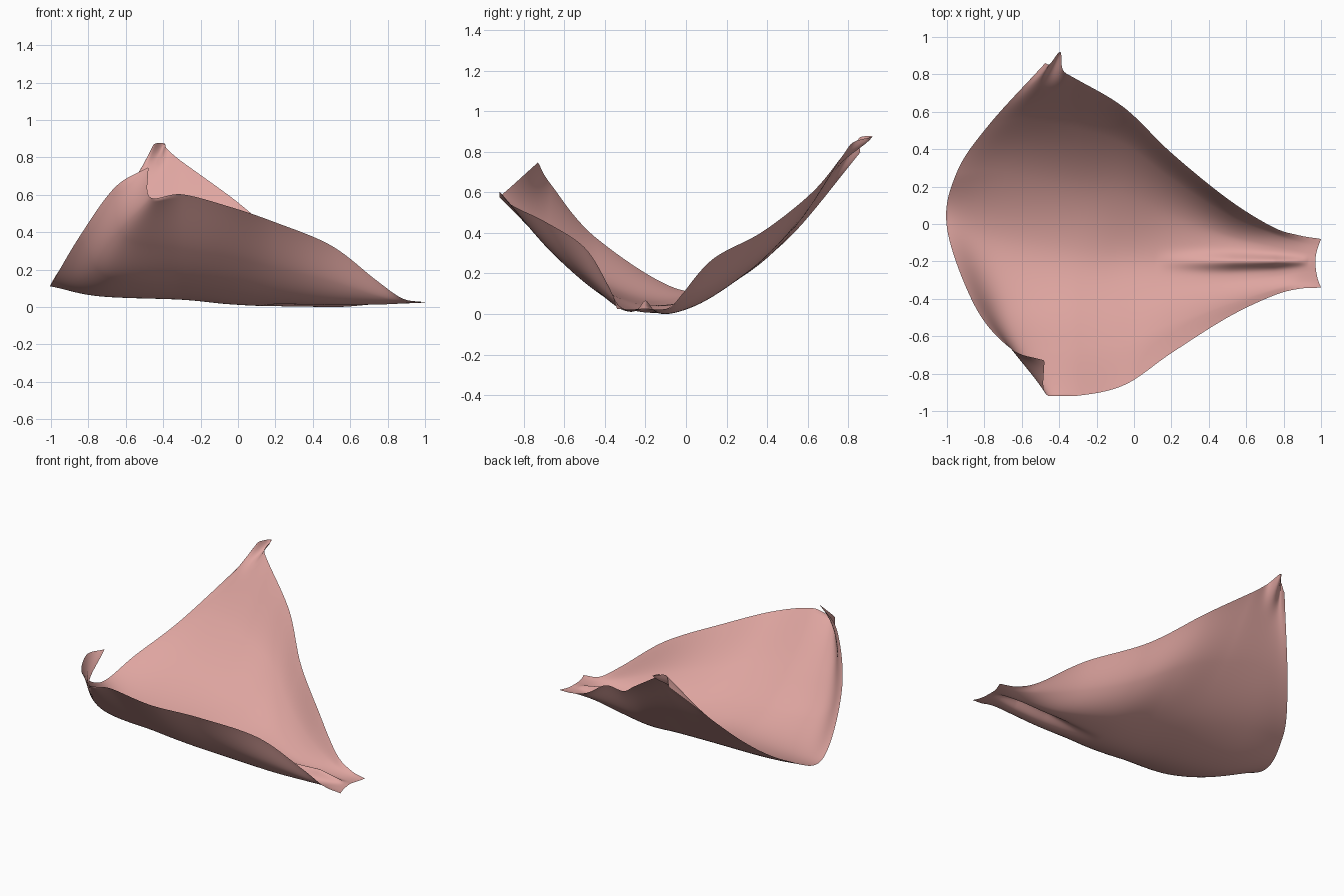
import bpy, math
from mathutils import Vector

if "Cube" in bpy.data.objects:
    bpy.data.objects.remove(bpy.data.objects["Cube"])


def spline(pts, t):
    """Catmull-Rom through evenly spaced points, t in 0..1."""
    n = len(pts) - 1
    i = min(int(t * n), n - 1)
    f = t * n - i
    p1, p2 = pts[i], pts[i + 1]
    p0 = pts[i - 1] if i > 0 else p1 * 2 - p2
    p3 = pts[i + 2] if i + 2 <= n else p2 * 2 - p1
    return 0.5 * (2 * p1 + (p2 - p0) * f + (2 * p0 - 5 * p1 + 4 * p2 - p3) * f ** 2
                  + (3 * p1 - p0 - 3 * p2 + p3) * f ** 3)


# Wide free rim at the left, ending in the raised front flap
rim = [(-.48, -.73, .75), (-.66, -.665, .64), (-.85, -.44, .375), (-1, -.02, .12),
       (-.95, .27, .205), (-.78, .525, .395), (-.475, .86, .80)]
# Fold line just inside the rim
fold = [(-.47, -.91, .59), (-.61, -.68, .38), (-.70, -.42, .165), (-.76, -.07, .062),
        (-.71, .28, .19), (-.58, .56, .45), (-.435, .84, .88)]
# Hanging cross-sections: x, then (y, z) from the front edge to the back edge
sections = [
    (-.30, (-.918, .605), (-.53, .195), (-.13, .042), (.37, .25), (.77, .78)),
    (-.05, (-.86, .54), (-.51, .165), (-.15, .018), (.31, .205), (.62, .60)),
    (.20, (-.69, .455), (-.445, .115), (-.16, .006), (.16, .105), (.38, .41)),
    (.50, (-.50, .33), (-.385, .065), (-.18, .008), (0, .04), (.135, .275)),
    (.74, (-.385, .145), (-.325, .03), (-.20, .02), (-.08, .028), (-.015, .105)),
    (.88, (-.347, .048), (-.29, .022), (-.20, .025), (-.12, .022), (-.06, .045)),
    (1.0, (-.34, .028), (-.28, .025), (-.20, .028), (-.14, .025), (-.08, .028)),
]
rows = [[Vector(p) for p in rim], [Vector(p) for p in fold]]
for x, *yz in sections:
    pts = [Vector((x, y, z)) for y, z in yz]
    rows.append([spline(pts, k / 6) for k in range(7)])

# Interpolated sheet
NU, NV = 160, 150
verts, faces = [], []
for i in range(NU + 1):
    u = i / NU
    for j in range(NV + 1):
        v = j / NV
        p = spline([spline(r, v) for r in rows], u)
        # pinched pleat, narrowing towards the right end
        w = max(0, min((p.x - .12) / .4, 1, (.95 - p.x) / .2))
        width = .042 - .02 * max(0, min(1, (p.x - .4) / .5))
        p.z += .048 * w * math.exp(-((p.y + .2) / width) ** 2)
        # small curl at the back tip
        curl = math.exp(-((1 - v) / .035) ** 2 - ((u - .14) / .03) ** 2)
        p.y += .085 * curl
        p.x += .03 * curl
        # concave narrow end
        p.x -= .03 * max(0, (u - .87) / .13) * math.sin(math.pi * v)
        p.y = max(-.92, min(.92, p.y))
        verts.append(p)
for i in range(NU):
    for j in range(NV):
        a = i * (NV + 1) + j
        faces.append((a, a + NV + 1, a + NV + 2, a + 1))
low = min(p.z for p in verts)
verts = [(p.x, p.y, p.z - low) for p in verts]

mesh = bpy.data.meshes.new("draped_sheet")
mesh.from_pydata(verts, [], faces)
sheet = bpy.data.objects.new("draped_sheet", mesh)
bpy.context.collection.objects.link(sheet)

mat = bpy.data.materials.new("soft pink")
mat.diffuse_color = (.74, .38, .355, 1)
mat.use_nodes = True
mat.node_tree.nodes["Principled BSDF"].inputs["Base Color"].default_value = mat.diffuse_color
mesh.materials.append(mat)

bpy.context.view_layer.objects.active = sheet
sheet.select_set(True)
bpy.ops.object.shade_smooth_by_angle(angle=math.radians(40))
